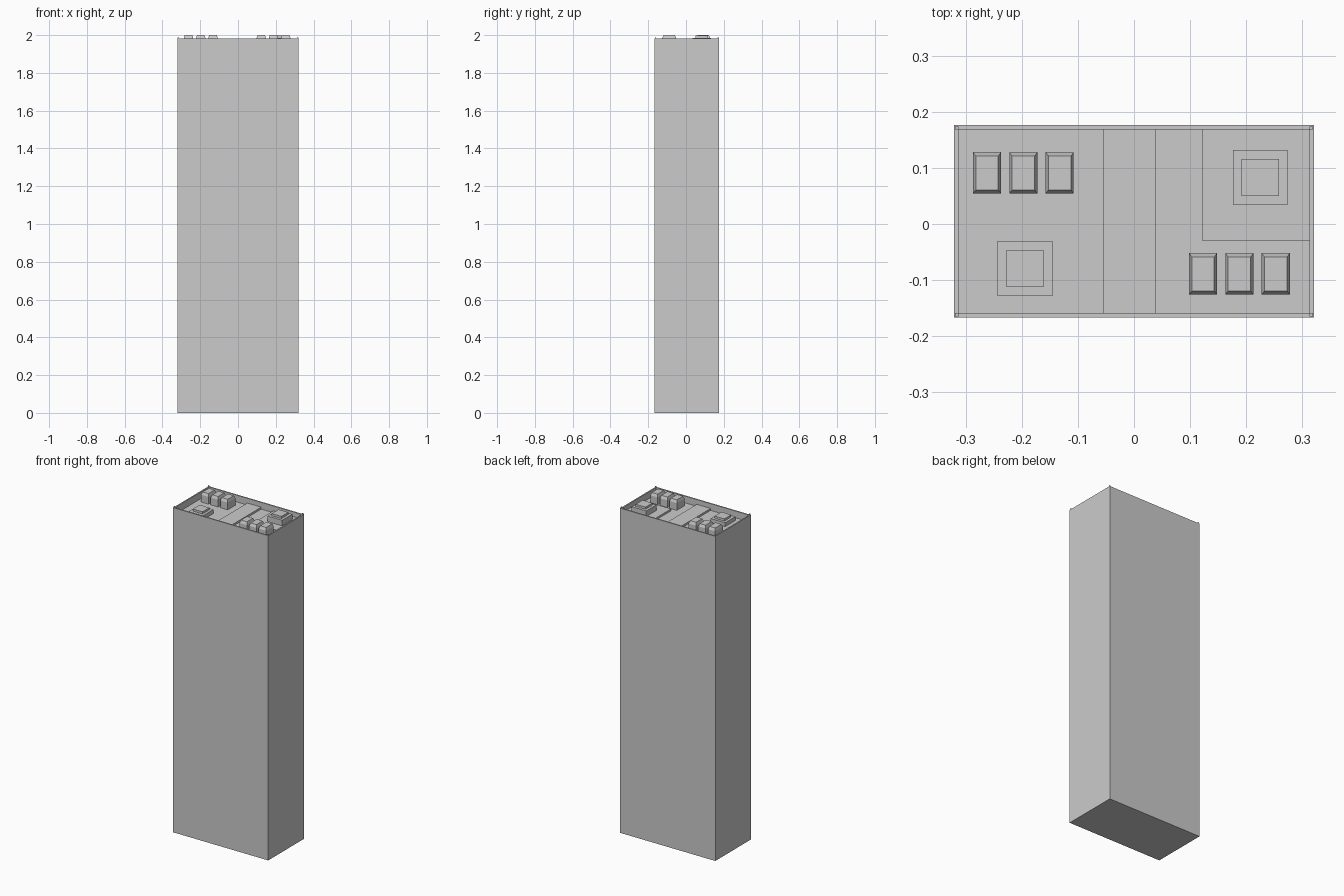
import bpy, bmesh

if "Cube" in bpy.data.objects:
    bpy.data.objects.remove(bpy.data.objects["Cube"])

FLOOR, RIM = 1.94, 1.981
X0, X1, Y0, Y1 = -0.321, 0.321, -0.167, 0.176
T = 0.008


def make(name, rings, cap_top=True):
    """Stack of rectangles (x0, x1, y0, y1, z) skinned into one solid."""
    bm = bmesh.new()
    loops = [[bm.verts.new(p) for p in ((a, c, z), (b, c, z), (b, d, z), (a, d, z))]
             for a, b, c, d, z in rings]
    bm.faces.new(loops[0][::-1])
    for lo, hi in zip(loops, loops[1:]):
        for i in range(4):
            j = (i + 1) % 4
            bm.faces.new((lo[i], lo[j], hi[j], hi[i]))
    bm.faces.new(loops[-1])
    me = bpy.data.meshes.new(name)
    bm.to_mesh(me)
    bm.free()
    ob = bpy.data.objects.new(name, me)
    bpy.context.collection.objects.link(ob)
    return ob


def box(name, x0, x1, y0, y1, z0, z1):
    return make(name, [(x0, x1, y0, y1, z0), (x0, x1, y0, y1, z1)])


# Tower shell with parapet and recessed roof
make("tower", [(X0, X1, Y0, Y1, 0), (X0, X1, Y0, Y1, RIM),
               (X0 + T, X1 - T, Y0 + T, Y1 - T, RIM),
               (X0 + T, X1 - T, Y0 + T, Y1 - T, FLOOR)])

# Small posts on the parapet corners
for x in (X0 + 0.002, X1 - 0.008):
    for y in (Y0 + 0.002, Y1 - 0.008):
        box("corner_post", x, x + 0.006, y, y + 0.006, RIM - 0.01, 1.988)

# Raised roof strip and raised corner platform
box("roof_strip", -0.055, 0.039, Y0 + T, Y1 - T, FLOOR - 0.01, FLOOR + 0.012)
box("roof_platform", 0.121, X1 - T, -0.029, Y1 - T, FLOOR - 0.01, FLOOR + 0.012)

# Two rows of three chamfered vent boxes
for cx0, cy in ((-0.262, 0.091), (0.123, -0.089)):
    for i in range(3):
        cx = cx0 + i * 0.0648
        make("vent_box", [(cx - w, cx + w, cy - h, cy + h, z) for w, h, z in
                          ((0.025, 0.037, FLOOR - 0.01), (0.025, 0.037, 1.984), (0.02, 0.03, 2.0))])

# Two stepped roof units
for cx, cy, z in ((-0.194, -0.079, FLOOR), (0.225, 0.083, FLOOR + 0.022)):
    box("unit_base", cx - 0.049, cx + 0.049, cy - 0.049, cy + 0.049, z - 0.02, z + 0.024)
    box("unit_top", cx - 0.033, cx + 0.033, cy - 0.033, cy + 0.033, z + 0.02, z + 0.037)
